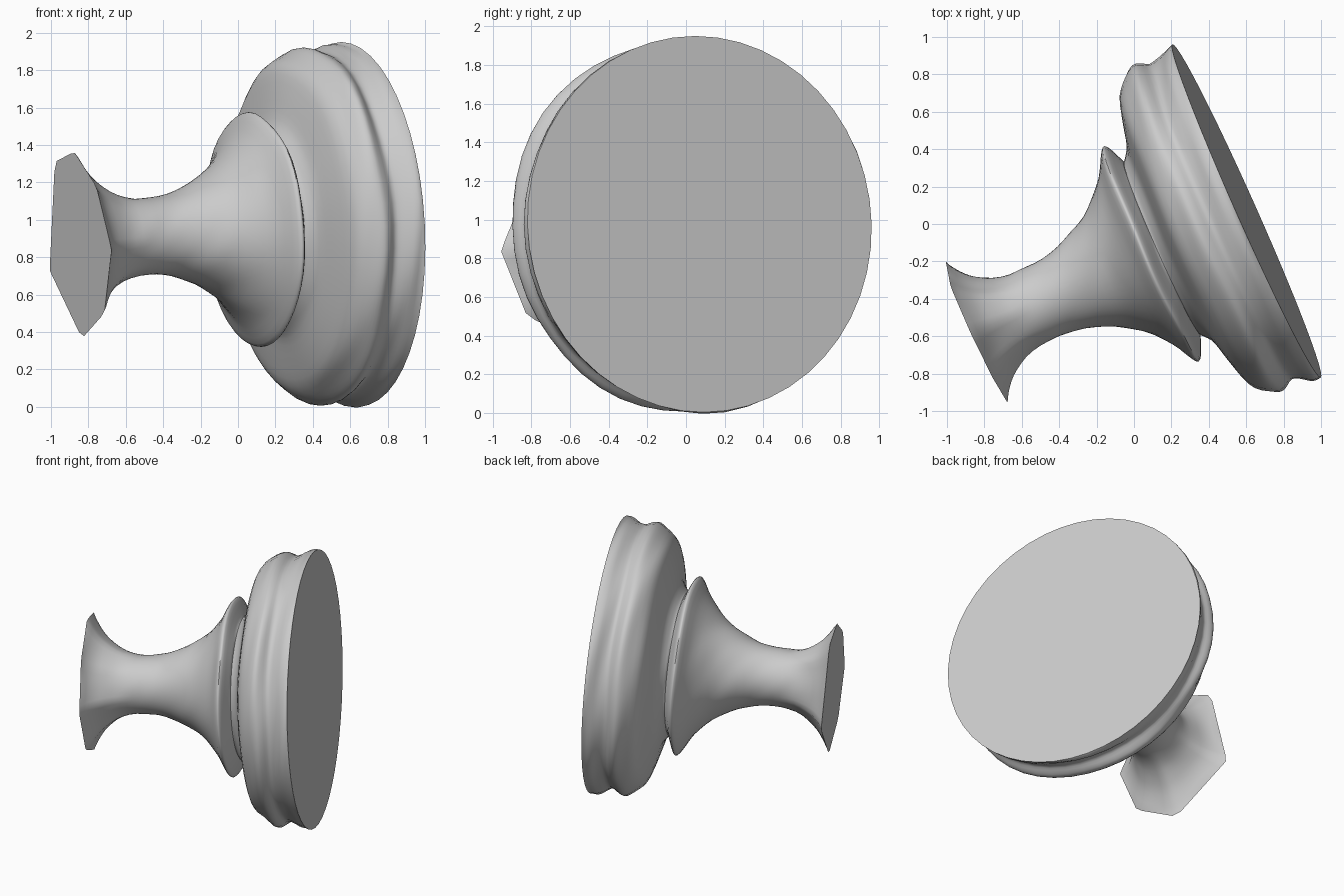
import bpy, bmesh
from math import sin, cos, tau
from mathutils import Vector, Matrix

if "Cube" in bpy.data.objects:
    bpy.data.objects.remove(bpy.data.objects["Cube"])

SEGMENTS = 48
STEPS = 3

grey = bpy.data.materials.new("plain grey")
grey.use_nodes = True
colour = (0.6, 0.6, 0.6, 1)
grey.diffuse_color = colour
grey.node_tree.nodes["Principled BSDF"].inputs["Base Color"].default_value = colour

# Tilted turning axis, with the flat disc face at its origin
axis = Vector((0.912, 0.406, 0.055)).normalized()
side = Vector((0, 0, 1)).cross(axis).normalized()
up = axis.cross(side)
frame = Matrix((side, up, axis)).transposed().to_4x4()
frame.translation = (0.602, 0.07, 0.977)

# Irregular outline of the small end
outline = [Vector(p) for p in ((0.41, -0.16), (0.345, 0.11), (0.27, 0.42), (0.01, 0.475),
                               (-0.26, 0.29), (-0.42, -0.05), (-0.28, -0.39), (0.03, -0.525))]


def outline_radius(a):
    """Distance from the axis to the outline in direction a."""
    d = Vector((cos(a), sin(a)))
    for p, q in zip(outline, outline[1:] + outline[:1]):
        if p.cross(d) >= 0 and d.cross(q) > 0:
            return p.cross(q) / d.cross(q - p)
    return 0.42


def smooth_profile(points):
    """Run a smooth curve through the profile points."""
    pts = [Vector(p) for p in points]
    pts = [pts[0]] + pts + [pts[-1]]
    curve = []
    for a, b, c, d in zip(pts, pts[1:], pts[2:], pts[3:]):
        for s in range(STEPS):
            f = s / STEPS
            curve.append(b + (c - a) * f / 2 + (a - 2.5 * b + 2 * c - d / 2) * f ** 2
                         + (d - a + 3 * (b - c)) * f ** 3 / 2)
    return curve + [pts[-1]]


def turned(name, points, wobble, cap, flare=None):
    """Loft rings along the axis, slightly uneven, and close the ring numbered cap."""
    bm = bmesh.new()
    rings = []
    profile = smooth_profile(points)
    for i, (t, r) in enumerate(profile):
        ring = []
        amount = wobble if 0 < i < len(profile) - 1 else 0
        for k in range(SEGMENTS):
            a = tau * k / SEGMENTS
            wave = sin(3 * a + 25 * t) + 0.7 * sin(7 * a + 40 * t)
            rad = r * (1 + amount * wave)
            if flare:
                w = flare(t)
                rad = rad * (1 - w) + r / profile[-1][1] * outline_radius(a) * w
            shift = 0.6 * amount * sin(5 * a + 8 * t)
            ring.append(bm.verts.new((rad * cos(a), rad * sin(a), t + shift)))
        rings.append(ring)
    # Rings run away from the disc face, so wind the walls to face outward
    for lower, upper in zip(rings, rings[1:]):
        for k in range(SEGMENTS):
            n = (k + 1) % SEGMENTS
            bm.faces.new((lower[k], upper[k], upper[n], lower[n]))
    bm.faces.new(rings[cap] if cap == 0 else rings[cap][::-1])
    mesh = bpy.data.meshes.new(name)
    bm.to_mesh(mesh)
    bm.free()
    mesh.materials.append(grey)
    obj = bpy.data.objects.new(name, mesh)
    obj.matrix_world = frame
    bpy.context.collection.objects.link(obj)
    bpy.ops.object.select_all(action="DESELECT")
    obj.select_set(True)
    bpy.context.view_layer.objects.active = obj
    bpy.ops.object.shade_smooth_by_angle(angle=0.95)


# Wide disc: flat face, shallow groove, second rim, sloping back to the joint
joint = (-0.495, 0.505)
turned("base_disc", [(0, 0.975), (-0.05, 0.965), (-0.10, 0.94), (-0.15, 0.925),
                     (-0.195, 0.95), (-0.235, 0.958), (-0.29, 0.925), (-0.36, 0.855),
                     (-0.40, 0.73), (-0.435, 0.59), (-0.47, 0.53), joint], 0.006, cap=0)

# Collar, waisted stem and flared end, starting at the same joint ring
turned("handle", [joint, (-0.515, 0.55), (-0.55, 0.622),
                  (-0.58, 0.612), (-0.65, 0.49), (-0.77, 0.36), (-0.90, 0.28),
                  (-1.05, 0.222), (-1.20, 0.205), (-1.35, 0.22), (-1.47, 0.28),
                  (-1.54, 0.345), (-1.59, 0.42)],
       0.006, cap=-1, flare=lambda t: min(1, max(0, (-1.25 - t) / 0.3)))
